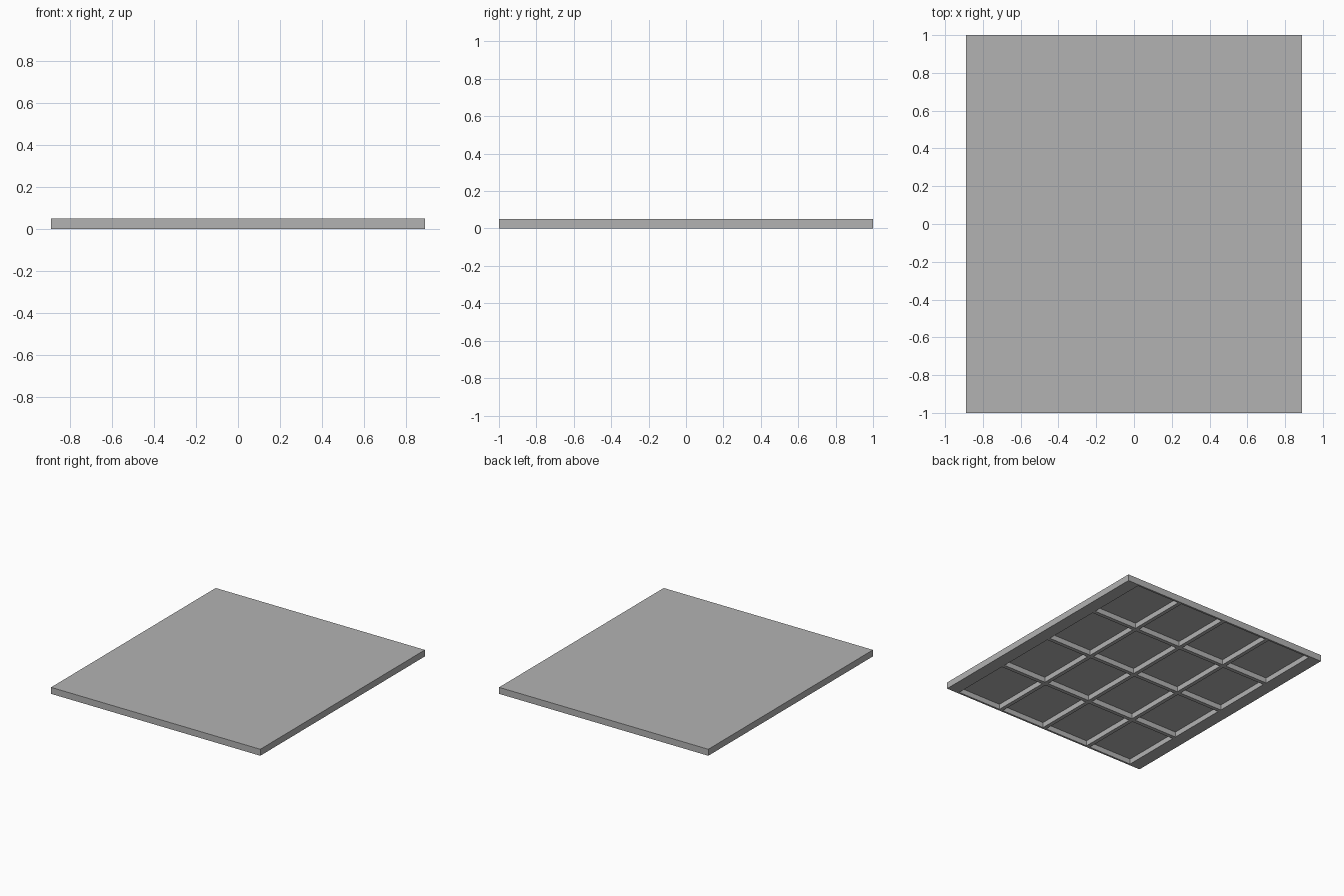
import bpy
import bmesh

cube = bpy.data.objects.get("Cube")
if cube:
    bpy.data.objects.remove(cube, do_unlink=True)

WIDTH, LENGTH, HEIGHT = 1.78, 2.0, 0.05
RIB, POCKET_DEPTH, COUNT = 0.03, 0.04, 4


def breaks(size, margin):
    """Edges of the margins, pockets and ribs along one side."""
    pocket = (size - 2 * margin - (COUNT - 1) * RIB) / COUNT
    values = [-size / 2]
    for i in range(COUNT):
        start = -size / 2 + margin + i * (pocket + RIB)
        values += [start, start + pocket]
    return values + [size / 2]


# Underside layout: wide margins left and right, slim ones front and back
xs = breaks(WIDTH, 0.1)
ys = breaks(LENGTH, 0.015)
bm = bmesh.new()
grid = [[bm.verts.new((x, y, 0)) for y in ys] for x in xs]
pockets = []
for i in range(len(xs) - 1):
    for j in range(len(ys) - 1):
        face = bm.faces.new((grid[i][j], grid[i][j + 1],
                             grid[i + 1][j + 1], grid[i + 1][j]))
        if i % 2 and j % 2:
            pockets.append(face)
rim = [e for e in bm.edges if e.is_boundary]


def raise_by(geom, height):
    verts = [g for g in geom if isinstance(g, bmesh.types.BMVert)]
    bmesh.ops.translate(bm, verts=verts, vec=(0, 0, height))


# Outer walls and flat top
walls = bmesh.ops.extrude_edge_only(bm, edges=rim)["geom"]
raise_by(walls, HEIGHT)
top_edges = [e for e in bm.edges if e.is_boundary]
bmesh.ops.contextual_create(bm, geom=top_edges)

# Recessed pockets between the ribs
recesses = bmesh.ops.extrude_face_region(bm, geom=pockets)["geom"]
raise_by(recesses, POCKET_DEPTH)
bmesh.ops.delete(bm, geom=[f for f in pockets if f.is_valid], context="FACES_ONLY")
bmesh.ops.recalc_face_normals(bm, faces=bm.faces[:])

mesh = bpy.data.meshes.new("ribbed_panel")
bm.to_mesh(mesh)
bm.free()
panel = bpy.data.objects.new("ribbed_panel", mesh)
bpy.context.collection.objects.link(panel)

# Plain grey finish
grey = bpy.data.materials.new("plain_grey")
grey.use_nodes = True
colour = (0.45, 0.45, 0.45, 1)
grey.diffuse_color = colour
grey.node_tree.nodes["Principled BSDF"].inputs["Base Color"].default_value = colour
mesh.materials.append(grey)
